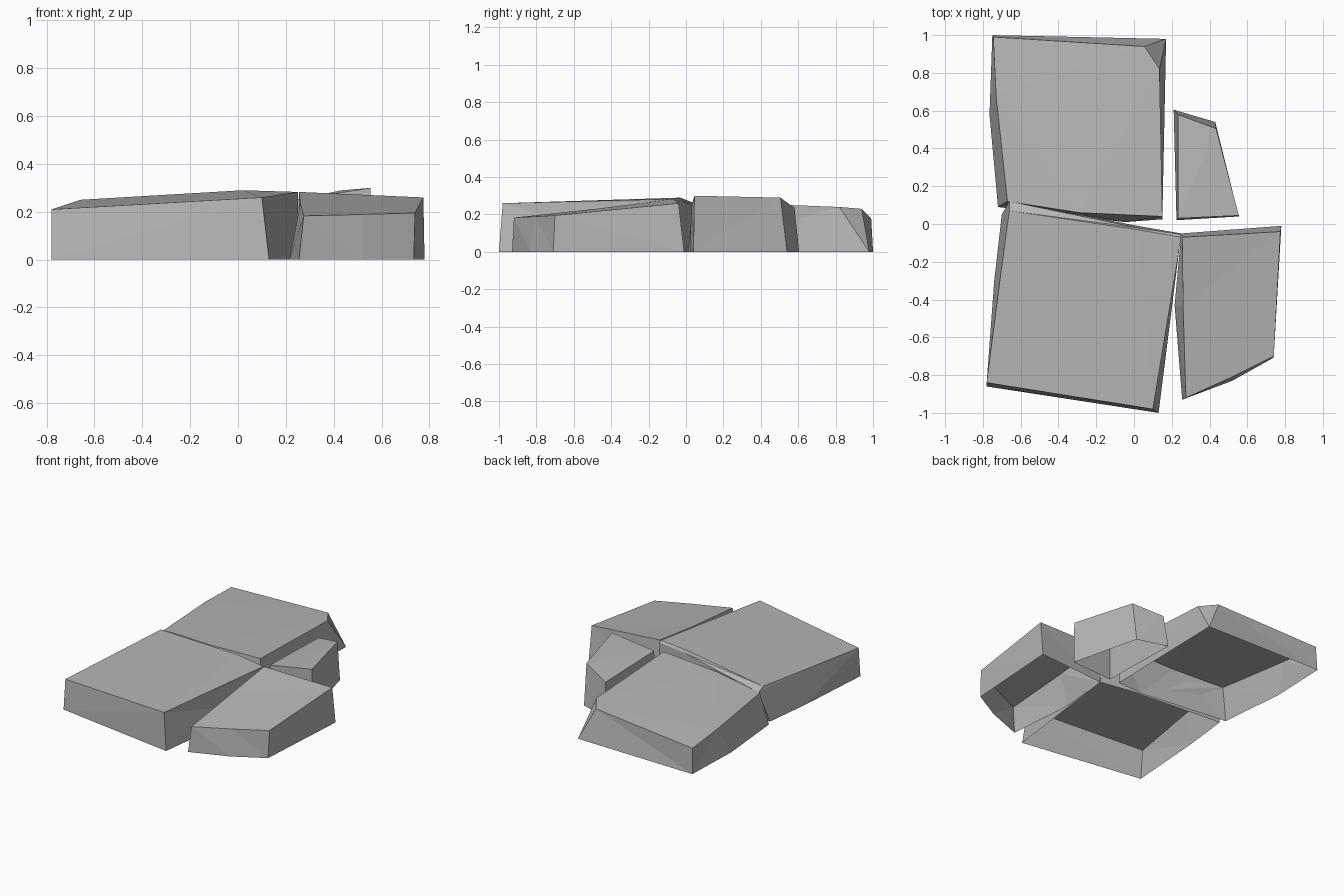
import bpy
import bmesh

# Remove the default cube
cube = bpy.data.objects.get("Cube")
if cube:
    bpy.data.objects.remove(cube, do_unlink=True)

# One stone colour for every slab
stone = bpy.data.materials.new("grey_stone")
stone.use_nodes = True
stone_colour = (0.47, 0.47, 0.47, 1)
stone.diffuse_color = stone_colour
shader = stone.node_tree.nodes["Principled BSDF"]
shader.inputs["Base Color"].default_value = stone_colour
shader.inputs["Roughness"].default_value = 0.9


def build_slab(name, base, *rings):
    """Loft a ground outline up through the rings and cap the last one.
    The underside stays open."""
    bm = bmesh.new()
    levels = [[bm.verts.new((x, y, 0)) for x, y in base]]
    for ring in rings:
        levels.append([bm.verts.new(point) for point in ring])
    count = len(base)
    for lower, upper in zip(levels, levels[1:]):
        for i in range(count):
            j = (i + 1) % count
            bm.faces.new((lower[i], lower[j], upper[j], upper[i]))
    bm.faces.new(levels[-1])
    bmesh.ops.remove_doubles(bm, verts=bm.verts[:], dist=0.0005)
    bmesh.ops.triangulate(bm, faces=bm.faces[:])
    bm.normal_update()
    mesh = bpy.data.meshes.new(name)
    bm.to_mesh(mesh)
    bm.free()
    mesh.materials.append(stone)
    slab = bpy.data.objects.new(name, mesh)
    bpy.context.collection.objects.link(slab)
    return slab


# Large front slab, with a narrow bevel along its back edge
front_rim = [(-.78, -.84, .21), (.1, -.98, .26)]
build_slab(
    "front_large_slab",
    [(-.78, -.86), (.13, -1), (.25, -.05), (.02, -.01), (-.7, .05), (-.74, -.3)],
    front_rim + [(.25, -.055, .27), (.02, -.02, .27), (-.66, .12, .225), (-.71, -.3, .23)],
    front_rim + [(.25, -.07, .283), (.02, -.03, .29), (-.66, .07, .25), (-.71, -.3, .233)],
)

# Large back slab, with one chipped corner running down to the ground
build_slab(
    "back_large_slab",
    [(-.72, .09), (-.05, .01), (.15, .025), (.17, .98), (.17, .98), (-.75, 1), (-.765, .58)],
    [(-.67, .12, .225), (-.29, .06, .25), (.15, .04, .27), (.135, .82, .24),
     (.055, .94, .23), (-.745, .99, .18), (-.73, .68, .2)],
)

# Medium slab at the front corner
build_slab(
    "front_medium_slab",
    [(.255, -.93), (.52, -.83), (.735, -.71), (.78, -.01), (.25, -.05), (.215, -.43)],
    [(.275, -.92, .183), (.52, -.81, .189), (.74, -.7, .195), (.775, -.04, .26),
     (.255, -.07, .283), (.26, -.44, .235)],
)

# Small stone at the back corner
build_slab(
    "back_small_stone",
    [(.225, .02), (.555, .04), (.43, .54), (.21, .605)],
    [(.232, .03, .25), (.555, .045, .3), (.435, .505, .29), (.232, .58, .235)],
)
